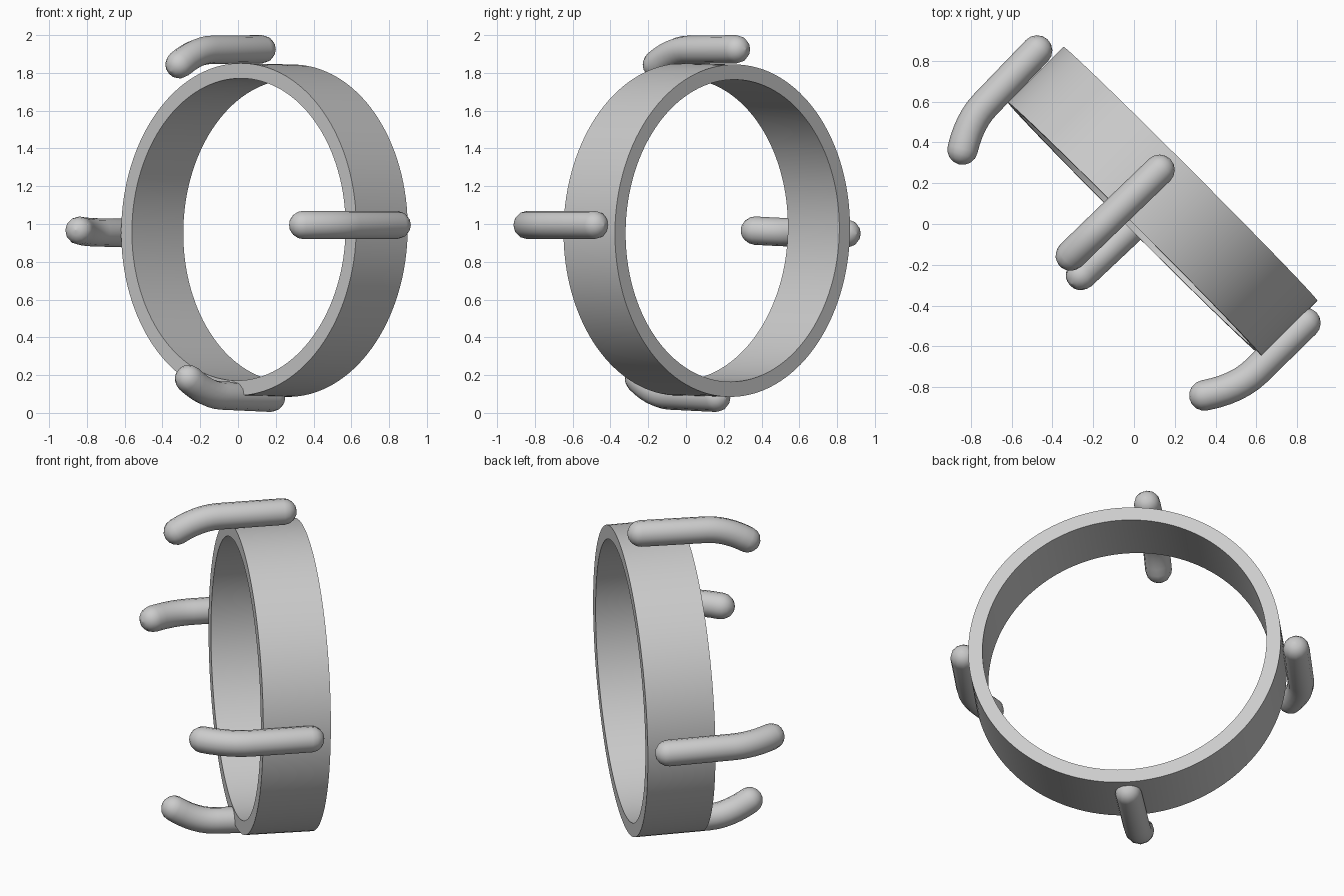
import bpy, bmesh, math
from mathutils import Vector

if "Cube" in bpy.data.objects:
    bpy.data.objects.remove(bpy.data.objects["Cube"])

R = 0.075  # prong radius


def finish(obj):
    bpy.ops.object.select_all(action='DESELECT')
    obj.select_set(True)
    bpy.context.view_layer.objects.active = obj
    if obj.type == 'CURVE':
        bpy.ops.object.convert(target='MESH')
    bpy.ops.object.shade_smooth_by_angle(angle=math.radians(40))


def make_ring(name, centre, axis, outer, inner, depth):
    bm = bmesh.new()
    h = depth / 2
    v = [bm.verts.new(p) for p in
         ((inner, 0, -h), (outer, 0, -h), (outer, 0, h), (inner, 0, h))]
    edges = [bm.edges.new((v[i], v[(i + 1) % 4])) for i in range(4)]
    bmesh.ops.spin(bm, geom=v + edges, cent=(0, 0, 0), axis=(0, 0, 1),
                   angle=math.tau, steps=128)
    bmesh.ops.remove_doubles(bm, verts=bm.verts, dist=1e-4)
    bmesh.ops.recalc_face_normals(bm, faces=bm.faces)
    mesh = bpy.data.meshes.new(name)
    bm.to_mesh(mesh)
    bm.free()
    obj = bpy.data.objects.new(name, mesh)
    bpy.context.collection.objects.link(obj)
    obj.location = centre
    obj.rotation_mode = 'QUATERNION'
    obj.rotation_quaternion = Vector(axis).to_track_quat('Z', 'Y')
    finish(obj)


def make_prong(name, a, b, c):
    """Round-ended rod: straight from a to b, then bending to c."""
    a, b, c = Vector(a), Vector(b), Vector(c)
    d0 = (b - a).normalized()
    ctrl = b + d0 * (c - b).length * 0.45
    path = [a] + [b * (1 - t) ** 2 + ctrl * 2 * t * (1 - t) + c * t * t
                  for t in (i / 6 for i in range(7))]
    d1 = (c - path[-2]).normalized()
    # domed ends
    angles = [math.radians(x) for x in (22, 45, 67, 89)]
    start = [(a - d0 * R * math.sin(t), math.cos(t)) for t in reversed(angles)]
    end = [(c + d1 * R * math.sin(t), math.cos(t)) for t in angles]
    pts = start + [(p, 1) for p in path] + end
    cu = bpy.data.curves.new(name, 'CURVE')
    cu.dimensions = '3D'
    cu.bevel_depth = R
    cu.bevel_resolution = 4
    cu.use_fill_caps = True
    sp = cu.splines.new('POLY')
    sp.points.add(len(pts) - 1)
    for q, (p, r) in zip(sp.points, pts):
        q.co = (*p, 1)
        q.radius = r
    obj = bpy.data.objects.new(name, cu)
    bpy.context.collection.objects.link(obj)
    finish(obj)


# band, leaning very slightly
make_ring("band", (0.14, 0.11, 0.968), (1, 1, -0.025), 0.88, 0.80, 0.385)

# four bent prongs around the band
prongs = {
    "top_prong": ((0.125, 0.265, 1.925), (-0.14, 0.01, 1.922), (-0.31, -0.155, 1.845)),
    "bottom_prong": ((0.175, 0.16, 0.08), (-0.09, -0.09, 0.092), (-0.26, -0.25, 0.18)),
    "left_prong": ((-0.475, 0.85, 0.95), (-0.73, 0.585, 0.955), (-0.84, 0.365, 0.965)),
    "right_prong": ((0.84, -0.485, 0.995), (0.60, -0.72, 0.995), (0.345, -0.84, 0.995)),
}
for name, pts in prongs.items():
    make_prong(name, *pts)
